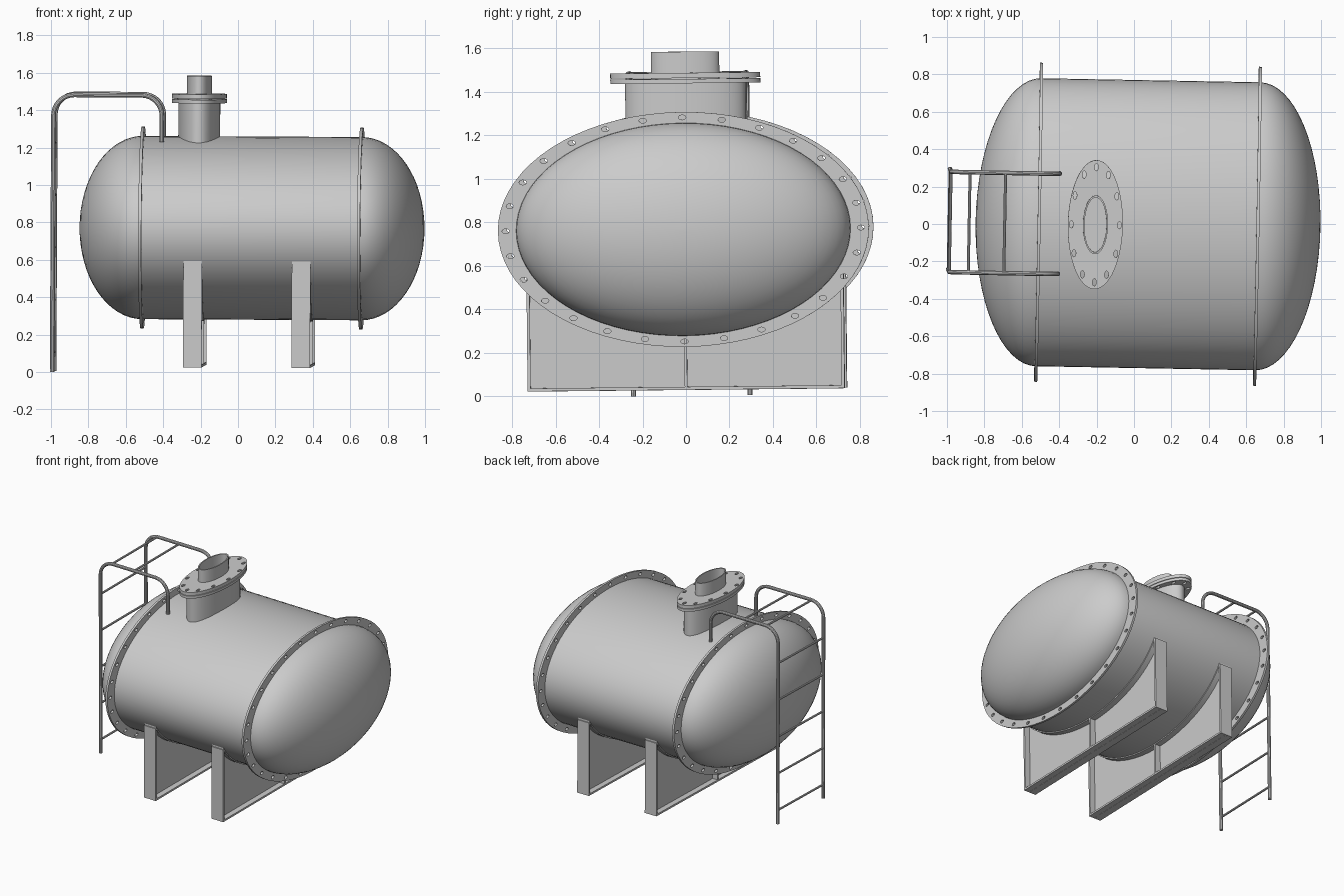
import bpy, bmesh
from math import sin, cos, pi, radians, sqrt
from mathutils import Matrix, Euler, Vector

if "Cube" in bpy.data.objects:
    bpy.data.objects.remove(bpy.data.objects["Cube"])

CZ, RY, RZ = 0.77, 0.77, 0.49            # tank centre height and oval radii
TILT = (Matrix.Translation((0, 0, CZ))
        @ Euler((radians(0.6), radians(0.3), radians(-1.05))).to_matrix().to_4x4()
        @ Matrix.Translation((0, 0, -CZ)))
# local (x, y, z) -> world (y, z, x): sections lying across the tank
ACROSS = Matrix(((0, 0, 1, 0), (1, 0, 0, 0), (0, 1, 0, CZ), (0, 0, 0, 1)))
NOZZLE = Matrix.Translation((-0.21, 0, 0))


def add(name, mesh, matrix=Matrix()):
    mesh.shade_smooth()
    mesh.set_sharp_from_angle(angle=radians(35))
    ob = bpy.data.objects.new(name, mesh)
    bpy.context.collection.objects.link(ob)
    ob.matrix_world = TILT @ matrix
    return ob


def from_bm(name, bm, matrix=Matrix()):
    bmesh.ops.recalc_face_normals(bm, faces=bm.faces)
    me = bpy.data.meshes.new(name)
    bm.to_mesh(me)
    bm.free()
    return add(name, me, matrix)


def oval_loft(name, rings, matrix, n=72):
    """Rings are (position along local z, x radius, y radius)."""
    bm = bmesh.new()
    loops = [[bm.verts.new((a * cos(2 * pi * i / n), b * sin(2 * pi * i / n), t))
              for i in range(n)] for t, a, b in rings]
    for p, q in zip(loops, loops[1:]):
        for i in range(n):
            j = (i + 1) % n
            bm.faces.new((p[i], p[j], q[j], q[i]))
    bm.faces.new(loops[0][::-1])
    bm.faces.new(loops[-1])
    return from_bm(name, bm, matrix)


def from_curve(name, cu, matrix=Matrix()):
    tmp = bpy.data.objects.new(name, cu)
    bpy.context.collection.objects.link(tmp)
    dg = bpy.context.evaluated_depsgraph_get()
    me = bpy.data.meshes.new_from_object(tmp.evaluated_get(dg))
    bpy.data.objects.remove(tmp)
    return add(name, me, matrix)


def drilled_plate(name, outer, inner, pitch, holes, hole, half, matrix):
    """Oval ring plate with a row of oval holes."""
    cu = bpy.data.curves.new(name, 'CURVE')
    cu.dimensions, cu.fill_mode, cu.extrude = '2D', 'BOTH', half

    def oval(cx, cy, a, b, n):
        s = cu.splines.new('POLY')
        s.points.add(n - 1)
        for i, p in enumerate(s.points):
            p.co = (cx + a * cos(2 * pi * i / n), cy + b * sin(2 * pi * i / n), 0, 1)
        s.use_cyclic_u = True
    oval(0, 0, *outer, 72)
    oval(0, 0, *inner, 72)
    for k in range(holes):
        a = 2 * pi * k / holes
        oval(pitch[0] * cos(a), pitch[1] * sin(a), *hole, 12)
    return from_curve(name, cu, matrix)


def tube(name, points, r):
    cu = bpy.data.curves.new(name, 'CURVE')
    cu.dimensions, cu.bevel_depth, cu.bevel_resolution, cu.use_fill_caps = '3D', r, 3, True
    s = cu.splines.new('POLY')
    s.points.add(len(points) - 1)
    for p, c in zip(s.points, points):
        p.co = (*c, 1)
    return from_curve(name, cu)


def box(name, centre, size):
    bm = bmesh.new()
    bmesh.ops.create_cube(bm, size=1, matrix=Matrix.Translation(centre)
                          @ Matrix.Diagonal((*size, 1)))
    return from_bm(name, bm)


def prism(name, outline, x, width):
    """Extrude a (y, z) outline along x."""
    bm = bmesh.new()
    f = bm.faces.new([bm.verts.new((x - width / 2, y, z)) for y, z in outline])
    ext = bmesh.ops.extrude_face_region(bm, geom=[f])['geom']
    bmesh.ops.translate(bm, vec=(width, 0, 0),
                        verts=[v for v in ext if isinstance(v, bmesh.types.BMVert)])
    return from_bm(name, bm)


# tank shell with domed ends
X0, X1, D = -0.51, 0.66, 0.337
steps = [pi / 2 * i / 16 for i in range(17)]
left = [(X0 - D * cos(a), max(sin(a), 0.01)) for a in steps]
right = [(X1 + D * sin(a), max(cos(a), 0.01)) for a in steps]
oval_loft("tank_shell", [(x, RY * s, RZ * s) for x, s in left + right], ACROSS)

# bolted flange rings round the tank
for side, x in (("left", X0), ("right", X1)):
    drilled_plate(side + "_tank_flange", (0.853, 0.54), (0.765, 0.485), (0.817, 0.515),
                  28, (0.017, 0.011), 0.008, ACROSS @ Matrix.Translation((0, 0, x)))

# manway neck, flange pair and open outlet pipe
oval_loft("manway_neck", [(1.18, 0.112, 0.277), (1.45, 0.112, 0.277)], NOZZLE)
for name, z, h in (("lower_manway_flange", 1.448, 0.01), ("upper_manway_flange", 1.474, 0.012)):
    drilled_plate(name, (0.147, 0.345), (0.06, 0.15), (0.129, 0.308), 12,
                  (0.01, 0.02), h, NOZZLE @ Matrix.Translation((0, 0, z)))
oval_loft("outlet_pipe", [(1.44, 0.067, 0.157), (1.583, 0.067, 0.157),
                          (1.583, 0.059, 0.146), (1.46, 0.059, 0.146)], NOZZLE, 48)

# support saddles
YS = 0.722
arc_y = [-YS + 2 * YS * i / 40 for i in range(41)]


def under(y, grow=0.0):
    return CZ - (RZ + grow) * sqrt(1 - (y / (RY + grow)) ** 2)


for tag, x in (("left", -0.228), ("right", 0.352)):
    web = [(-YS, 0.03)] + [(y, under(y, -0.005)) for y in arc_y] + [(YS, 0.03)]
    prism(tag + "_saddle_web", web, x, 0.014)
    pad = ([(y, under(y, -0.004)) for y in arc_y]
           + [(y, under(y, 0.008)) for y in reversed(arc_y)])
    prism(tag + "_saddle_pad", pad, x, 0.1)
    box(tag + "_saddle_base", (x, 0, 0.038), (0.1, 2 * YS + 0.014, 0.014))
    box(tag + "_saddle_rib", (x, 0, 0.16), (0.1, 0.012, 0.25))
    for end, s in (("front", -1), ("back", 1)):
        box(f"{tag}_{end}_saddle_post", (x, s * YS, 0.309), (0.1, 0.014, 0.556))

# ladder with hooked rails
TOP, R = 1.48, 0.11
XA, XB = -0.985, -0.405
path = [(XA, -0.003)]
path += [(XA + R - R * cos(a), TOP - R + R * sin(a)) for a in [pi / 2 * i / 8 for i in range(9)]]
path += [(XB - R + R * sin(a), TOP - R + R * cos(a)) for a in [pi / 2 * i / 8 for i in range(9)]]
path += [(XB, 1.23)]
for tag, y in (("front", -0.268), ("back", 0.268)):
    tube(tag + "_ladder_rail", [(x, y, z) for x, z in path], 0.0125)
rungs = [(XA, z) for z in (0.1, 0.38, 0.66, 0.94, 1.22)] + [(-0.885, TOP), (-0.695, TOP)]
for i, (x, z) in enumerate(rungs):
    tube(f"ladder_rung_{i + 1}", [(x, -0.268, z), (x, 0.268, z)], 0.008)
